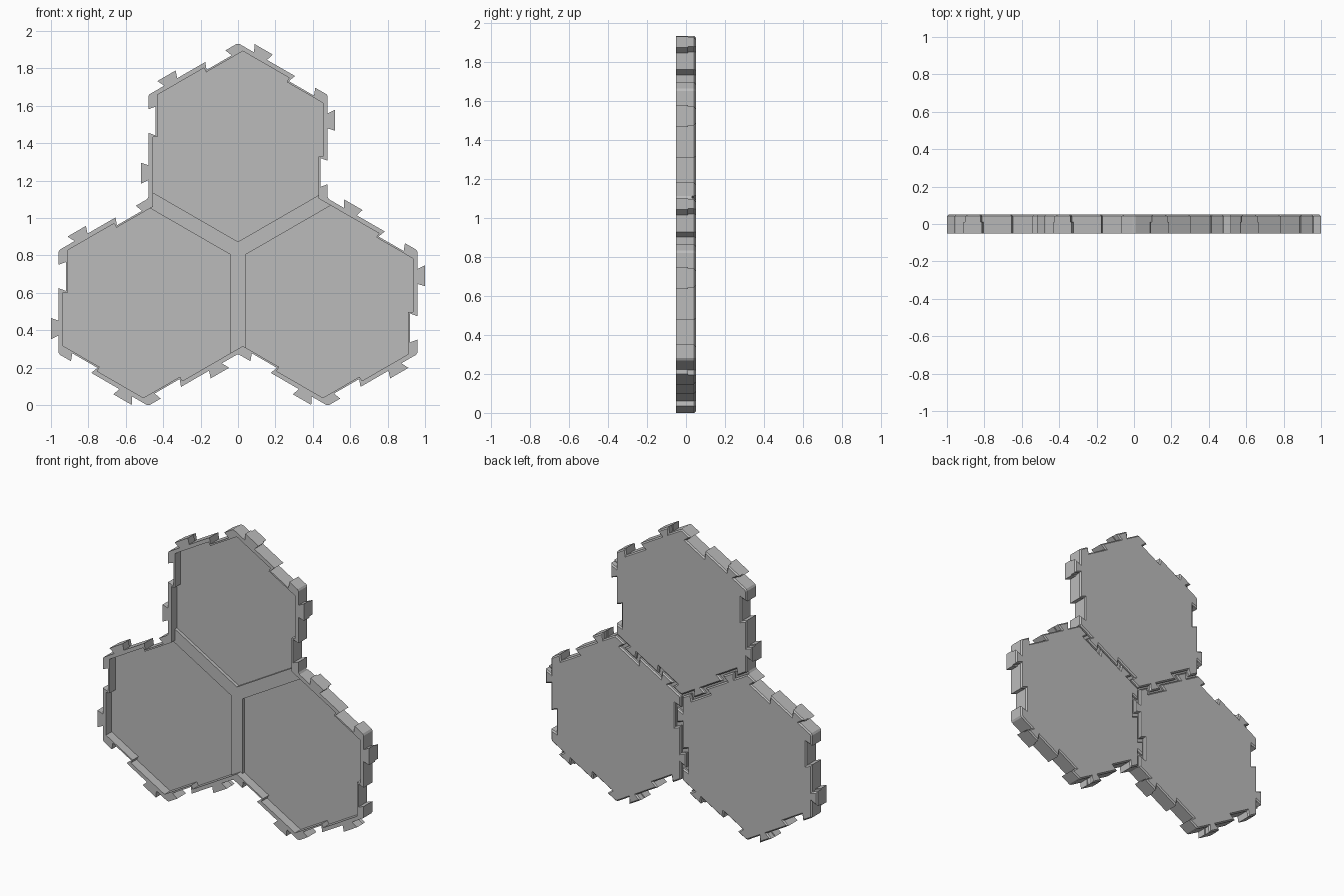
import bpy
import bmesh
from math import cos, sin, radians, sqrt
from mathutils import Vector

cube = bpy.data.objects.get("Cube")
if cube:
    bpy.data.objects.remove(cube, do_unlink=True)

SIDE = 0.554                      # hexagon side length
HUB = Vector((0, 0.827))          # point where the three tiles meet
CUT = 0.008                       # small corner truncation
FRONT, FLOOR, BACK = -0.05, 0.01, 0.05

grey = bpy.data.materials.new("plain_grey")
grey.use_nodes = True
grey.diffuse_color = (0.5, 0.5, 0.5, 1)
grey.node_tree.nodes["Principled BSDF"].inputs["Base Color"].default_value = (0.5, 0.5, 0.5, 1)


def polar(angle, radius):
    return Vector((cos(radians(angle)), sin(radians(angle)))) * radius


def edge_frame(a, b):
    along = (b - a).normalized()
    return along, Vector((along.y, -along.x))


def puzzle_edge(a, b, gap=0.0, shrink=0.0):
    """Dovetail notch followed by a dovetail tab along one hexagon side."""
    along, out = edge_frame(a, b)
    s = shrink
    shape = [(CUT, 0), (0.077, 0), (0.062, -0.04), (0.217, -0.04), (0.202, 0),
             (0.375 + s, 0), (0.362 + s, 0.04), (0.475 - s, 0.04), (0.455 - s, 0),
             (SIDE - CUT, 0)]
    return [a + along * t + out * (d - gap) for t, d in shape]


def hexagon(k):
    """Corners of tile k, counterclockwise, starting at its first outer side."""
    centre = HUB + polar(-30 + 120 * k, SIDE)
    return [centre + polar(-150 + 120 * k + 60 * j, SIDE) for j in range(6)]


def outer_sides():
    sides = []
    for k in range(3):
        c = hexagon(k)
        sides += [(c[j], c[j + 1]) for j in range(4)]
    return sides


def outline(shrink):
    return [p for a, b in outer_sides() for p in puzzle_edge(a, b, 0, shrink)]


def recess_outline():
    """Inner wall of the rim, stepping inward behind each notch."""
    deep, shallow, step = 0.05, 0.024, 0.225
    sides = outer_sides()
    points = []
    for i, (a, b) in enumerate(sides):
        n1 = edge_frame(*sides[i - 1])[1]
        along, n2 = edge_frame(a, b)
        points.append(a + n1 * ((deep / 2 - shallow) / 0.75)
                      + n2 * ((shallow / 2 - deep) / 0.75))
        points += [a + along * step - n2 * d for d in (deep, shallow)]
    return points


def prism(name, loops, y0, y1, chamfer=0.0):
    """Extrude a flat outline, with an optional hole, from y0 back to y1."""
    bm = bmesh.new()
    edges = []
    for loop in loops:
        verts = [bm.verts.new((p.x, y0, p.y)) for p in loop]
        if len(loops) == 1:
            bm.faces.new(verts)
        else:
            edges += [bm.edges.new((verts[i - 1], v)) for i, v in enumerate(verts)]
    if edges:
        bmesh.ops.triangle_fill(bm, use_beauty=True, edges=edges)
    new = bmesh.ops.extrude_face_region(bm, geom=bm.faces[:])["geom"]
    moved = [g for g in new if isinstance(g, bmesh.types.BMVert)]
    bmesh.ops.translate(bm, verts=moved, vec=(0, y1 - chamfer - y0, 0))
    bmesh.ops.recalc_face_normals(bm, faces=bm.faces[:])
    if chamfer:
        caps = [g for g in new if isinstance(g, bmesh.types.BMFace)]
        bmesh.ops.inset_region(bm, faces=caps, thickness=chamfer, use_even_offset=True)
        for v in {v for f in caps for v in f.verts}:
            v.co.y = y1
        bmesh.ops.recalc_face_normals(bm, faces=bm.faces[:])
    mesh = bpy.data.meshes.new(name)
    bm.to_mesh(mesh)
    bm.free()
    mesh.materials.append(grey)
    obj = bpy.data.objects.new(name, mesh)
    bpy.context.collection.objects.link(obj)
    return obj


# Raised outer rim with its interlocking tabs
prism("outer_rim", [outline(0), recess_outline()], FRONT, FLOOR)

# Continuous floor joining the three tiles
prism("floor_slab", [outline(0.008)], FLOOR, 0.03)

# Low three-armed ridge over the seams
ridge = []
for k in range(3):
    arm = polar(-90 + 120 * k, 1)
    across = Vector((-arm.y, arm.x)) * 0.04
    ridge += [HUB + arm * SIDE - across, HUB + arm * SIDE + across,
              HUB + polar(-30 + 120 * k, 0.08 / sqrt(3))]
prism("seam_ridge", [ridge], -0.012, 0.015)

# Chamfered back plates, separated by zigzag grooves where the tiles interlock
for k, place in enumerate(("left", "top", "right")):
    c = hexagon(k)
    plate = []
    for j in range(6):
        gap = 0.006 if j > 3 else 0.0
        plate += puzzle_edge(c[j], c[(j + 1) % 6], gap, 0.008)
    prism(place + "_back_plate", [plate], 0.03, BACK, 0.008)
